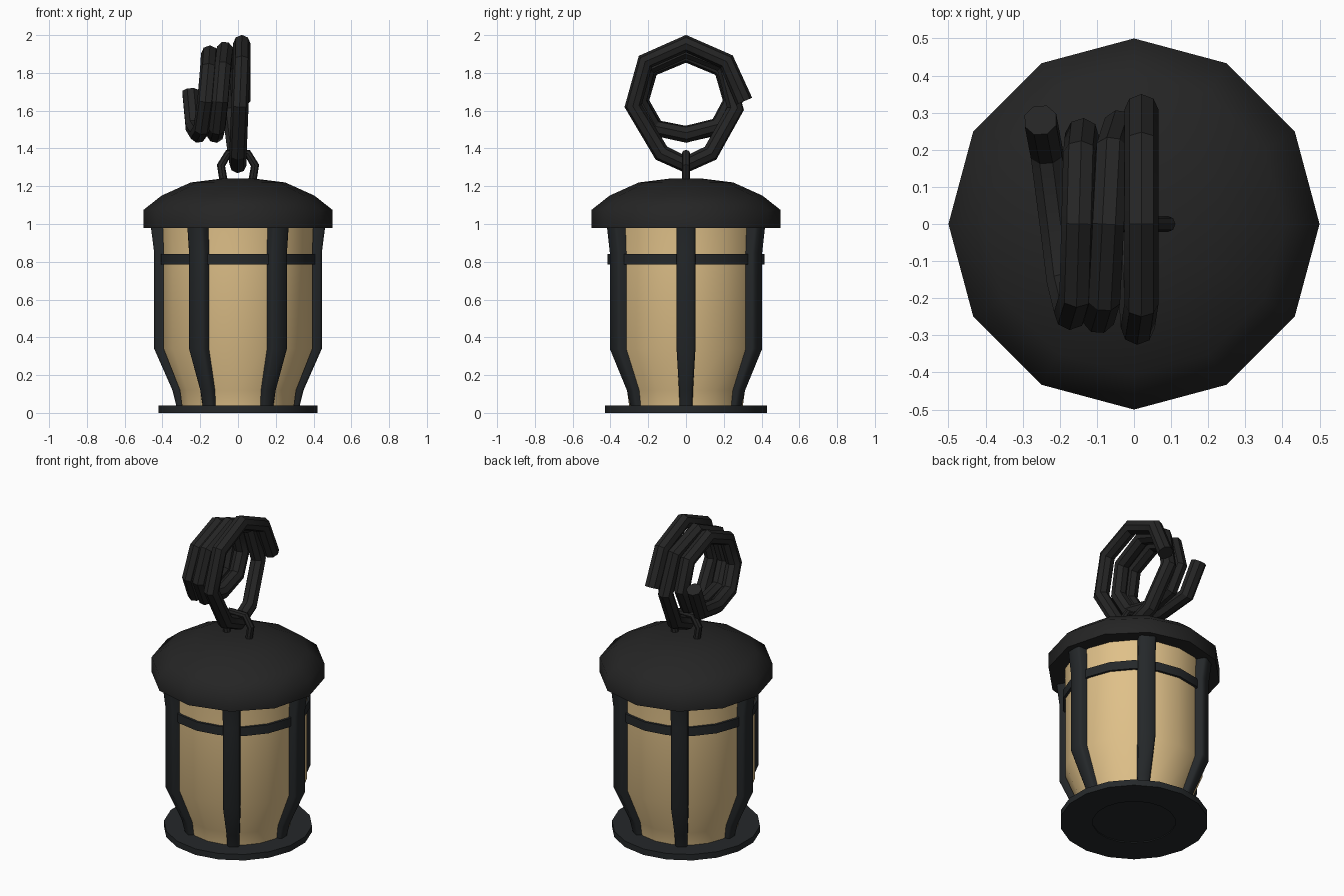
import bpy
import bmesh
from math import radians, sin, cos, pi
from mathutils import Matrix

cube = bpy.data.objects.get("Cube")
if cube:
    bpy.data.objects.remove(cube, do_unlink=True)


def material(name, color):
    m = bpy.data.materials.new(name)
    m.use_nodes = True
    m.diffuse_color = (*color, 1)
    m.node_tree.nodes["Principled BSDF"].inputs["Base Color"].default_value = (*color, 1)
    return m


black = material("black metal", (0.018, 0.018, 0.018))
iron = material("dark iron", (0.018, 0.021, 0.023))
amber = material("amber glass", (0.74, 0.53, 0.25))


def finish(obj, mat, angle):
    """Colour and shade an object."""
    obj.data.materials.append(mat)
    bpy.ops.object.select_all(action="DESELECT")
    obj.select_set(True)
    bpy.context.view_layer.objects.active = obj
    if obj.type == "CURVE":
        bpy.ops.object.convert(target="MESH")
    bpy.ops.object.shade_smooth_by_angle(angle=radians(angle))


def from_bmesh(name, bm, mat, angle):
    bmesh.ops.recalc_face_normals(bm, faces=bm.faces)
    mesh = bpy.data.meshes.new(name)
    bm.to_mesh(mesh)
    bm.free()
    obj = bpy.data.objects.new(name, mesh)
    bpy.context.collection.objects.link(obj)
    finish(obj, mat, angle)


def skin(bm, rings, closed=False):
    """Join rings of points with quads; cap the ends unless closed."""
    loops = [[bm.verts.new(p) for p in ring] for ring in rings]
    n = len(loops[0])
    pairs = list(zip(loops, loops[1:])) + ([(loops[-1], loops[0])] if closed else [])
    for a, b in pairs:
        for i in range(n):
            j = (i + 1) % n
            bm.faces.new((a[i], a[j], b[j], b[i]))
    if not closed:
        bm.faces.new(loops[0][::-1])
        bm.faces.new(loops[-1])


def lathe(name, profile, sides, mat, angle=30, closed=False):
    """Turn (radius, height) points around the z axis."""
    turns = [pi / 2 + 2 * pi * i / sides for i in range(sides)]
    bm = bmesh.new()
    skin(bm, [[(r * cos(t), r * sin(t), z) for t in turns] for r, z in profile], closed)
    from_bmesh(name, bm, mat, angle)


def tube(name, points, radius, mat):
    """Eight-sided tube along straight segments."""
    data = bpy.data.curves.new(name, "CURVE")
    data.dimensions = "3D"
    data.bevel_depth = radius
    data.bevel_resolution = 2
    data.use_fill_caps = True
    spline = data.splines.new("POLY")
    spline.points.add(len(points) - 1)
    for p, co in zip(spline.points, points):
        p.co = (*co, 1)
    obj = bpy.data.objects.new(name, data)
    bpy.context.collection.objects.link(obj)
    finish(obj, mat, 30)


# Base plate with a shallow recess underneath
lathe("base_plate", [(0.24, 0.006), (0.24, 0), (0.428, 0), (0.428, 0.038), (0.29, 0.038)], 18, iron)

# Glass body and the band around it
lathe("glass_body", [(0.30, 0.03), (0.312, 0.12), (0.40, 0.34), (0.40, 0.85), (0.405, 0.99)],
      18, amber, 40)
lathe("band", [(0.39, 0.785), (0.415, 0.785), (0.415, 0.84), (0.39, 0.84)], 18, iron, closed=True)

# Domed cap
lathe("cap", [(0.5, 0.98), (0.5, 1.075), (0.405, 1.15), (0.25, 1.22), (0.09, 1.24)], 12, black, 60)

# Six ribs: outer radius, height, half width at each station
stations = [(0.325, 0.03, 0.034), (0.347, 0.12, 0.037), (0.444, 0.34, 0.05),
            (0.444, 0.85, 0.05), (0.462, 0.99, 0.05)]
for k in range(6):
    bm = bmesh.new()
    skin(bm, [[(r - 0.07, -w, z), (r - 0.012, -w, z), (r, 0.012 - w, z),
               (r, w - 0.012, z), (r - 0.012, w, z), (r - 0.07, w, z)] for r, z, w in stations])
    bmesh.ops.transform(bm, matrix=Matrix.Rotation(k * pi / 3, 4, "Z"), verts=bm.verts)
    from_bmesh(f"rib_{k + 1}", bm, iron, 50)

# Hanger loop on the cap
half = [(0.075, 1.22), (0.09, 1.31), (0.052, 1.373)]
loop = [(-x, 0, z) for x, z in half] + [(x, 0, z) for x, z in reversed(half)]
tube("hanger_loop", loop, 0.022, black)

# Coiled hook, wound around the x axis
coil = [(0.02, 0.308, 1.65), (0.02, 0.215, 1.86), (0.02, 0, 1.955), (0.02, -0.215, 1.86),
        (0.01, -0.28, 1.625), (0, -0.13, 1.375), (0, 0, 1.315), (-0.01, 0.13, 1.375),
        (-0.04, 0.262, 1.61), (-0.06, 0.2, 1.84), (-0.07, 0, 1.92), (-0.08, -0.2, 1.83),
        (-0.095, -0.25, 1.65), (-0.11, -0.17, 1.51), (-0.12, 0, 1.475), (-0.13, 0.17, 1.52),
        (-0.14, 0.24, 1.65), (-0.145, 0.19, 1.82), (-0.15, 0, 1.9), (-0.155, -0.19, 1.82),
        (-0.17, -0.24, 1.65), (-0.19, -0.16, 1.51), (-0.21, 0, 1.475), (-0.235, 0.19, 1.515),
        (-0.252, 0.28, 1.7)]
tube("coiled_hook", coil, 0.046, black)
